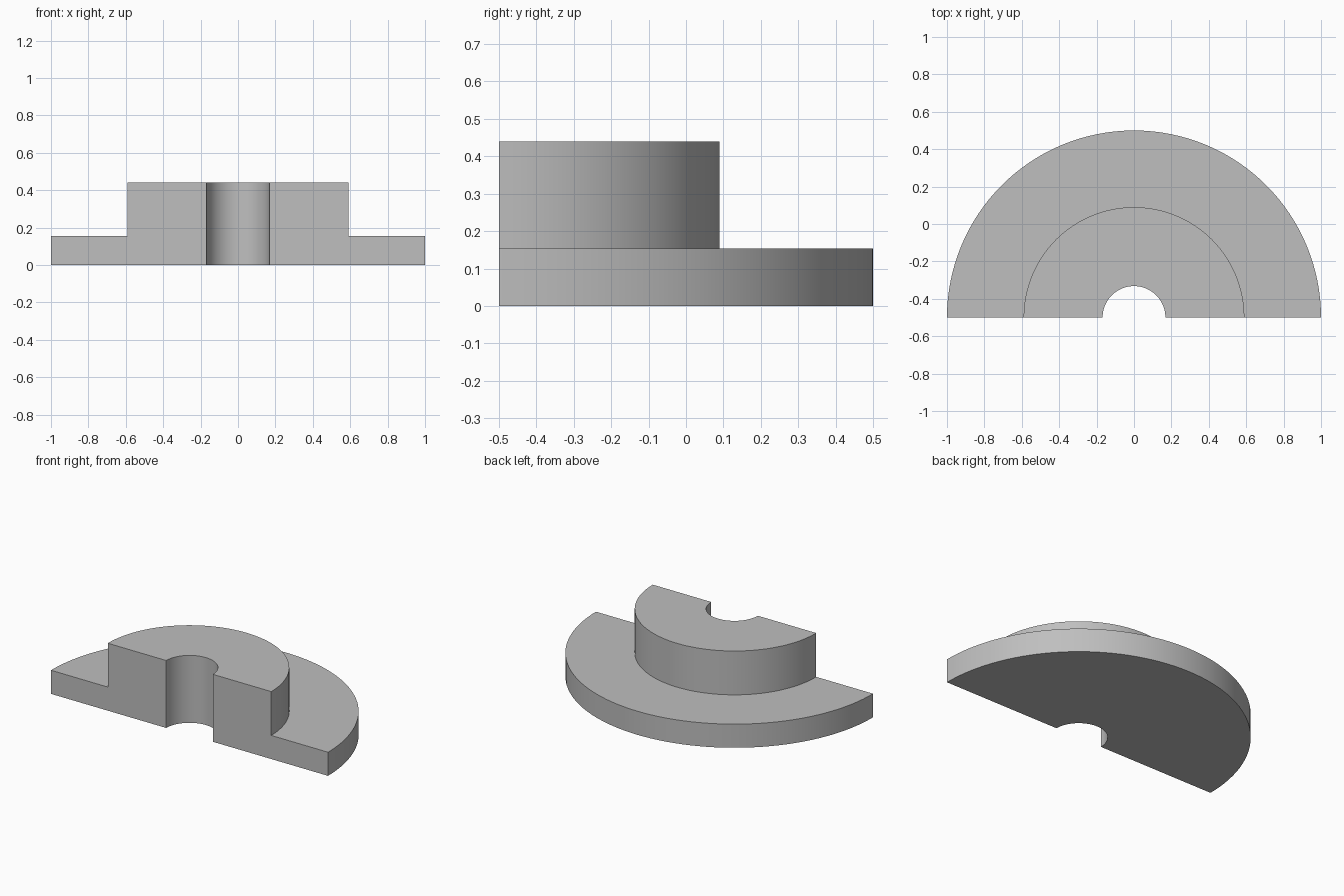
import bpy
import bmesh
import math

cube = bpy.data.objects.get("Cube")
if cube:
    bpy.data.objects.remove(cube, do_unlink=True)

BORE, HUB, FLANGE = 0.168, 0.59, 1.0      # radii
STEP, TOP = 0.154, 0.44                   # heights
CUT_Y = -0.5                              # plane of the flat cut face
SEGMENTS = 64

# Plain grey metal
grey = bpy.data.materials.new("plain_grey")
grey.use_nodes = True
color = (0.52, 0.52, 0.52, 1)
grey.diffuse_color = color
grey.node_tree.nodes["Principled BSDF"].inputs["Base Color"].default_value = color

# Stepped cross-section of the flange and hub
profile = [(BORE, 0), (FLANGE, 0), (FLANGE, STEP),
           (HUB, STEP), (HUB, TOP), (BORE, TOP)]
bm = bmesh.new()
verts = [bm.verts.new((r, CUT_Y, z)) for r, z in profile]
edges = [bm.edges.new((v, verts[(i + 1) % len(verts)])) for i, v in enumerate(verts)]

# Sweep it half a turn, then close both cut faces
swept = bmesh.ops.spin(bm, geom=verts + edges, cent=(0, CUT_Y, 0), axis=(0, 0, 1),
                       angle=math.pi, steps=SEGMENTS)
last_edges = [g for g in swept["geom_last"] if isinstance(g, bmesh.types.BMEdge)]
for loop in (edges, last_edges):
    bmesh.ops.contextual_create(bm, geom=loop)
bmesh.ops.recalc_face_normals(bm, faces=bm.faces)

mesh = bpy.data.meshes.new("half_flanged_bushing")
bm.to_mesh(mesh)
bm.free()
mesh.materials.append(grey)
bushing = bpy.data.objects.new("half_flanged_bushing", mesh)
bpy.context.collection.objects.link(bushing)

# Smooth round walls with crisp rims
bpy.ops.object.select_all(action="DESELECT")
bushing.select_set(True)
bpy.context.view_layer.objects.active = bushing
bpy.ops.object.shade_smooth_by_angle(angle=math.radians(30))
